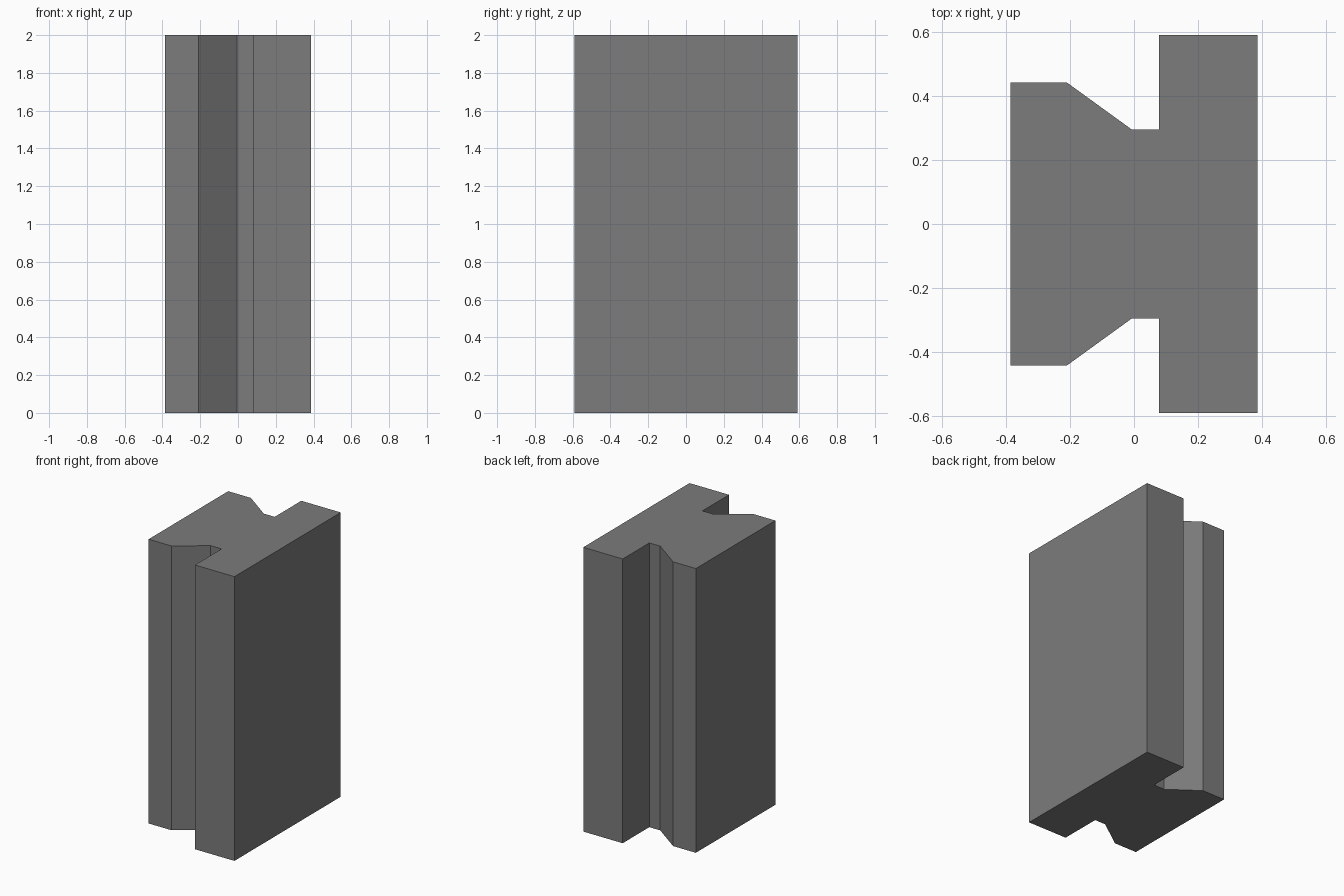
import bpy, bmesh

if "Cube" in bpy.data.objects:
    bpy.data.objects.remove(bpy.data.objects["Cube"])

HEIGHT = 2.0

# Half of the cross-section (x, y), mirrored across y = 0
half = [(-0.386, 0.442), (-0.209, 0.442), (-0.006, 0.295),
        (0.079, 0.295), (0.079, 0.591), (0.386, 0.591)]
profile = half + [(x, -y) for x, y in reversed(half)]

# Grooved post: extrude the profile straight up
bm = bmesh.new()
base = bm.faces.new([bm.verts.new((x, y, 0)) for x, y in profile])
ext = bmesh.ops.extrude_face_region(bm, geom=[base], use_keep_orig=True)
top = [v for v in ext["geom"] if isinstance(v, bmesh.types.BMVert)]
bmesh.ops.translate(bm, verts=top, vec=(0, 0, HEIGHT))
bmesh.ops.recalc_face_normals(bm, faces=bm.faces)

mesh = bpy.data.meshes.new("grooved_post")
bm.to_mesh(mesh)
bm.free()

# Dark grey finish
grey = bpy.data.materials.new("dark_grey")
grey.diffuse_color = (0.2, 0.2, 0.2, 1)
grey.use_nodes = True
grey.node_tree.nodes["Principled BSDF"].inputs["Base Color"].default_value = grey.diffuse_color
mesh.materials.append(grey)
bpy.context.collection.objects.link(bpy.data.objects.new("grooved_post", mesh))
